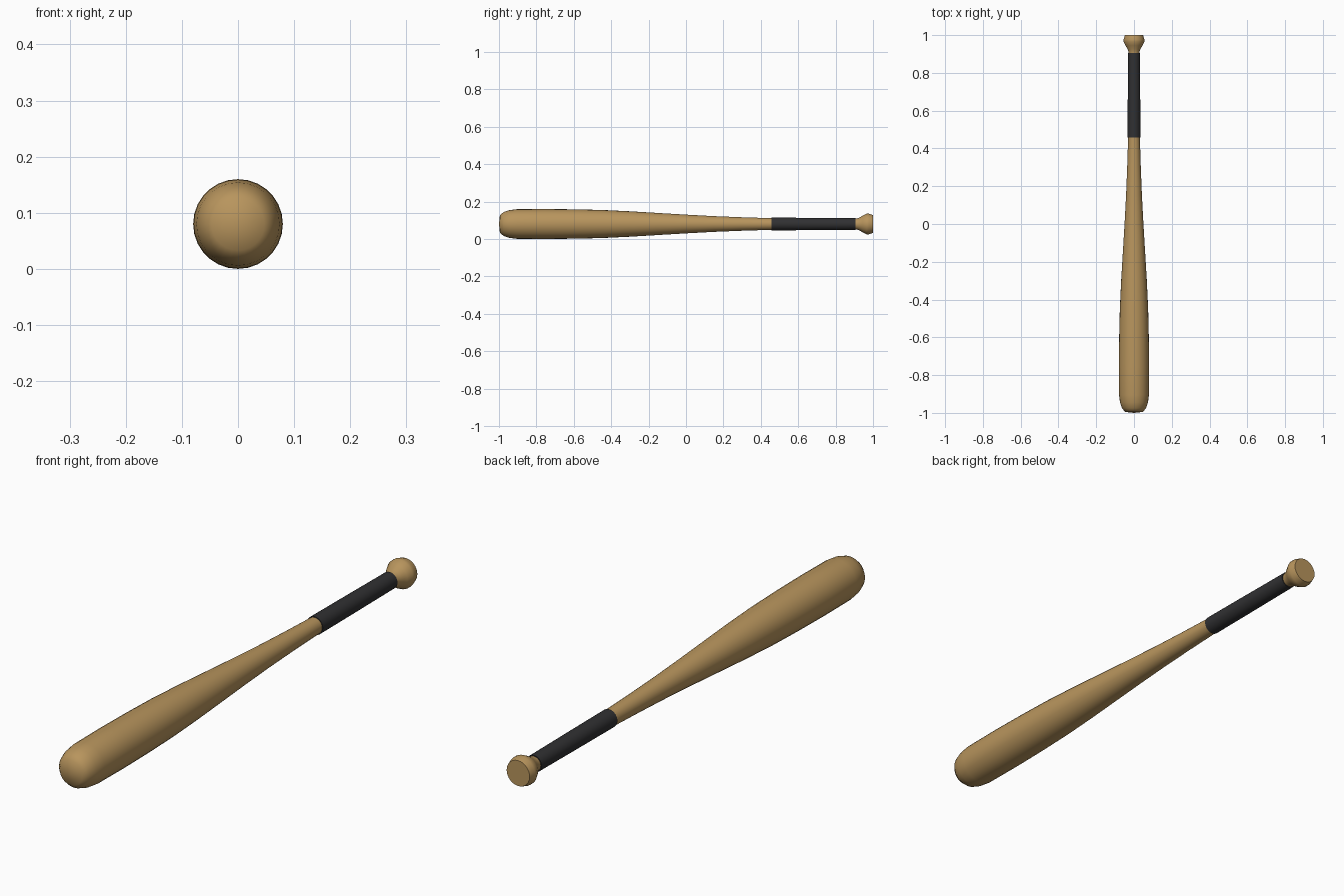
import bpy, bmesh, math

if "Cube" in bpy.data.objects:
    bpy.data.objects.remove(bpy.data.objects["Cube"])

SIDES = 28
AXIS_Z = 0.08


def material(name, rgb):
    m = bpy.data.materials.new(name)
    m.diffuse_color = (*rgb, 1)
    m.use_nodes = True
    m.node_tree.nodes["Principled BSDF"].inputs["Base Color"].default_value = m.diffuse_color
    return m


def lathe(name, profile, mat):
    """Spin (y, radius) points round the bat's long axis; radius 0 closes an end."""
    bm = bmesh.new()
    rings = []
    for y, r in profile:
        n = SIDES if r > 0 else 1
        rings.append([bm.verts.new((r * math.cos(2 * math.pi * i / SIDES), y,
                                    AXIS_Z + r * math.sin(2 * math.pi * i / SIDES)))
                      for i in range(n)])
    for a, b in zip(rings, rings[1:]):
        for i in range(SIDES):
            j = (i + 1) % SIDES
            quad = [a[i % len(a)], a[j % len(a)], b[j % len(b)], b[i % len(b)]]
            bm.faces.new(list(dict.fromkeys(quad)))
    bmesh.ops.recalc_face_normals(bm, faces=bm.faces)
    mesh = bpy.data.meshes.new(name)
    bm.to_mesh(mesh)
    bm.free()
    mesh.materials.append(mat)
    obj = bpy.data.objects.new(name, mesh)
    bpy.context.collection.objects.link(obj)
    bpy.ops.object.select_all(action='DESELECT')
    obj.select_set(True)
    bpy.context.view_layer.objects.active = obj
    bpy.ops.object.shade_smooth_by_angle(angle=math.radians(50))
    return obj


wood = material("tan wood", (0.48, 0.30, 0.11))
black = material("black grip", (0.03, 0.03, 0.032))

# Wooden body: rounded barrel end, taper, handle and flared knob
lathe("bat_body", [
    (-1.0, 0), (-0.995, 0.047), (-0.975, 0.064), (-0.945, 0.074),
    (-0.905, 0.079), (-0.75, 0.08), (-0.6, 0.0785), (-0.45, 0.075),
    (-0.3, 0.068), (-0.15, 0.059), (0.0, 0.05), (0.15, 0.042),
    (0.3, 0.036), (0.46, 0.031), (0.7, 0.029), (0.905, 0.028),
    (0.925, 0.033), (0.945, 0.045), (0.965, 0.055), (0.978, 0.055),
    (1.0, 0.048), (1.0, 0)], wood)

# Grip wrap
lathe("grip_wrap", [
    (0.457, 0), (0.457, 0.034), (0.68, 0.033), (0.905, 0.0315),
    (0.905, 0)], black)
